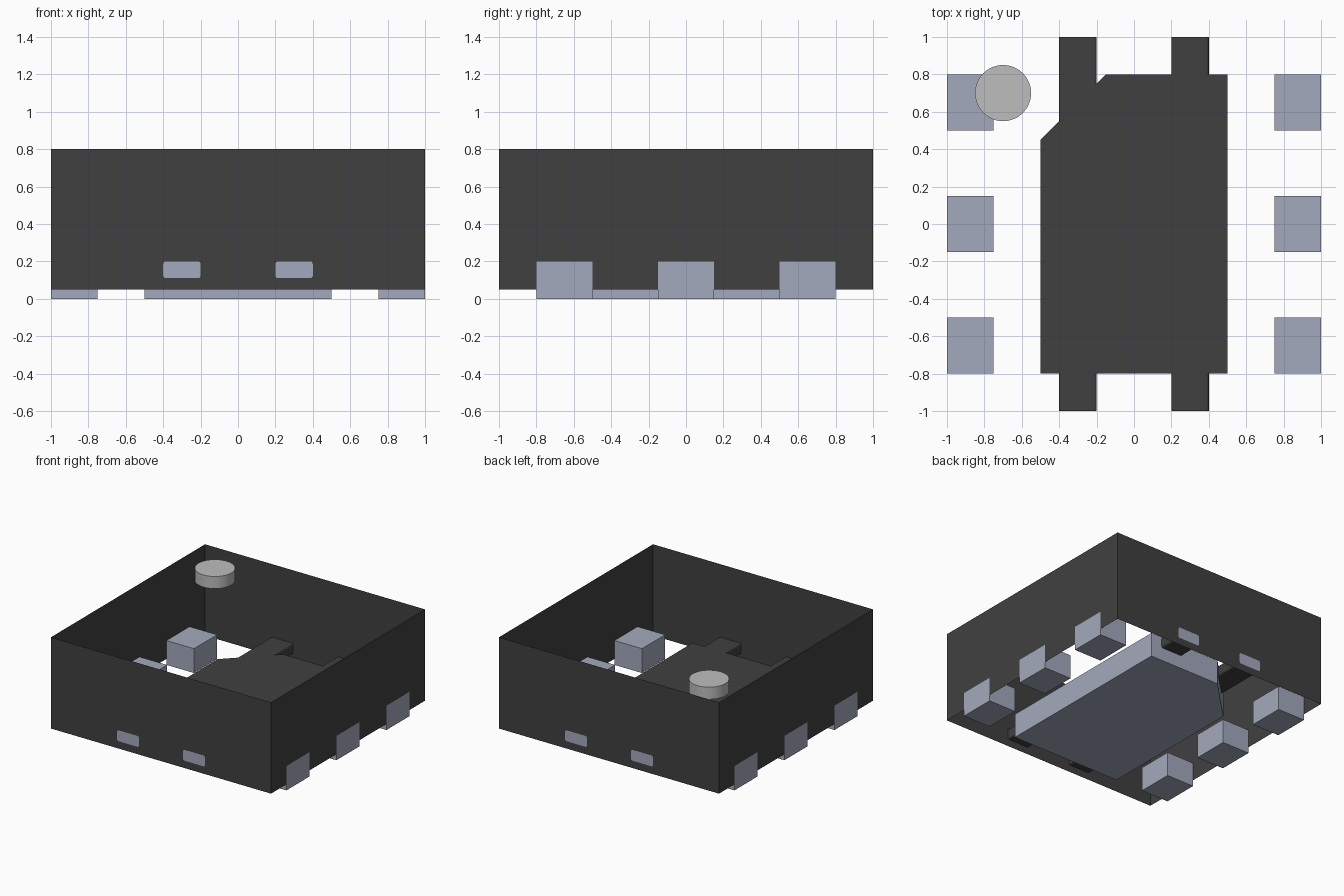
import bpy, bmesh, math
from mathutils import Vector

cube = bpy.data.objects.get("Cube")
if cube:
    bpy.data.objects.remove(cube, do_unlink=True)


def material(name, rgb):
    m = bpy.data.materials.new(name)
    m.use_nodes = True
    m.diffuse_color = (*rgb, 1)
    bsdf = m.node_tree.nodes["Principled BSDF"]
    bsdf.inputs["Base Color"].default_value = (*rgb, 1)
    bsdf.inputs["Roughness"].default_value = 0.6
    return m


DARK = material("dark_plastic", (0.051, 0.051, 0.051))
METAL = material("pale_metal", (0.37, 0.40, 0.51))
GREY = material("light_grey", (0.51, 0.51, 0.51))


def finish(bm, name, mats, rule=None):
    """Turn a bmesh into an object; rule(face) picks the material index."""
    if rule:
        for f in bm.faces:
            f.material_index = rule(f)
    me = bpy.data.meshes.new(name)
    bm.to_mesh(me)
    bm.free()
    for m in mats:
        me.materials.append(m)
    ob = bpy.data.objects.new(name, me)
    bpy.context.collection.objects.link(ob)
    return ob


def prism(name, outline, offset, mats, rule=None):
    """Extrude a closed 3D outline along an offset."""
    bm = bmesh.new()
    face = bm.faces.new([bm.verts.new(p) for p in outline])
    ext = bmesh.ops.extrude_face_region(bm, geom=[face], use_keep_orig=True)
    verts = [v for v in ext["geom"] if isinstance(v, bmesh.types.BMVert)]
    bmesh.ops.translate(bm, verts=verts, vec=offset)
    bmesh.ops.recalc_face_normals(bm, faces=bm.faces)
    bm.normal_update()
    return finish(bm, name, mats, rule)


def rounded_rect(cx, cz, w, h, r, n=4):
    pts = []
    for k, (sx, sz) in enumerate([(1, 1), (-1, 1), (-1, -1), (1, -1)]):
        for i in range(n + 1):
            a = math.pi / 2 * (k + i / n)
            pts.append((cx + sx * (w / 2 - r) + r * math.cos(a),
                        cz + sz * (h / 2 - r) + r * math.sin(a)))
    return pts


def wall(name, loops, place, normal):
    """Flat sheet from an outer loop plus hole loops."""
    bm = bmesh.new()
    edges = []
    for loop in loops:
        vs = [bm.verts.new(place(*p)) for p in loop]
        edges += [bm.edges.new((vs[i - 1], vs[i])) for i in range(len(vs))]
    bmesh.ops.triangle_fill(bm, edges=edges, use_beauty=True,
                            use_dissolve=False, normal=normal)
    bm.normal_update()
    flip = [f for f in bm.faces if f.normal.dot(Vector(normal)) < 0]
    bmesh.ops.reverse_faces(bm, faces=flip)
    return finish(bm, name, [DARK])


BASE, TOP, LEAD_TOP = 0.05, 0.8, 0.2
LEADS = [(-0.8, -0.5), (-0.15, 0.15), (0.5, 0.8)]
TABS = (-0.3, 0.3)
tab_sections = [rounded_rect(x, 0.155, 0.2, 0.09, 0.015) for x in TABS]

# Front and back walls, with a window for each tab
plain = [(-1, BASE), (1, BASE), (1, TOP), (-1, TOP)]
for name, s in (("front_wall", -1), ("back_wall", 1)):
    wall(name, [plain] + tab_sections, lambda u, z, s=s: (u, s, z), (0, s, 0))

# Side walls, notched around the contacts
notched = [(-1, TOP), (-1, BASE)]
for a, b in LEADS:
    notched += [(a, BASE), (a, LEAD_TOP), (b, LEAD_TOP), (b, BASE)]
notched += [(1, BASE), (1, TOP)]
for name, s in (("right_wall", -1), ("left_wall", 1)):
    wall(name, [notched], lambda u, z, s=s: (s, u, z), (s, 0, 0))

# Six edge contacts
for side, s in (("right", -1), ("left", 1)):
    for i, (a, b) in enumerate(LEADS):
        x0, x1 = 0.75 * s, s
        prism(f"{side}_contact_{i + 1}",
              [(x0, a, 0), (x1, a, 0), (x1, b, 0), (x0, b, 0)],
              (0, 0, LEAD_TOP), [METAL])

# Central pad with one cut corner, dark on top
pad = [(0.5, -0.8), (0.5, 0.8), (-0.15, 0.8), (-0.5, 0.45), (-0.5, -0.8)]
prism("centre_pad", [(x, y, 0) for x, y in pad], (0, 0, LEAD_TOP),
      [METAL, DARK], lambda f: int(f.normal.z > 0.5))

# Tabs joining the pad to the walls, bare metal at the outer end
for end, s in (("front", -1), ("back", 1)):
    for side, sec in zip(("right", "left"), tab_sections):
        prism(f"{end}_{side}_tab", [(x, 0.5 * s, z) for x, z in sec],
              (0, 0.5 * s, 0), [DARK, METAL],
              lambda f, s=s: int(f.normal.y * s > 0.9))

# Round corner marker
bpy.ops.mesh.primitive_cylinder_add(vertices=48, radius=0.15, depth=0.1,
                                    location=(-0.7, 0.7, 0.75))
marker = bpy.context.object
marker.name = "corner_marker"
marker.data.materials.append(GREY)
bpy.ops.object.shade_smooth_by_angle(angle=math.radians(35))
